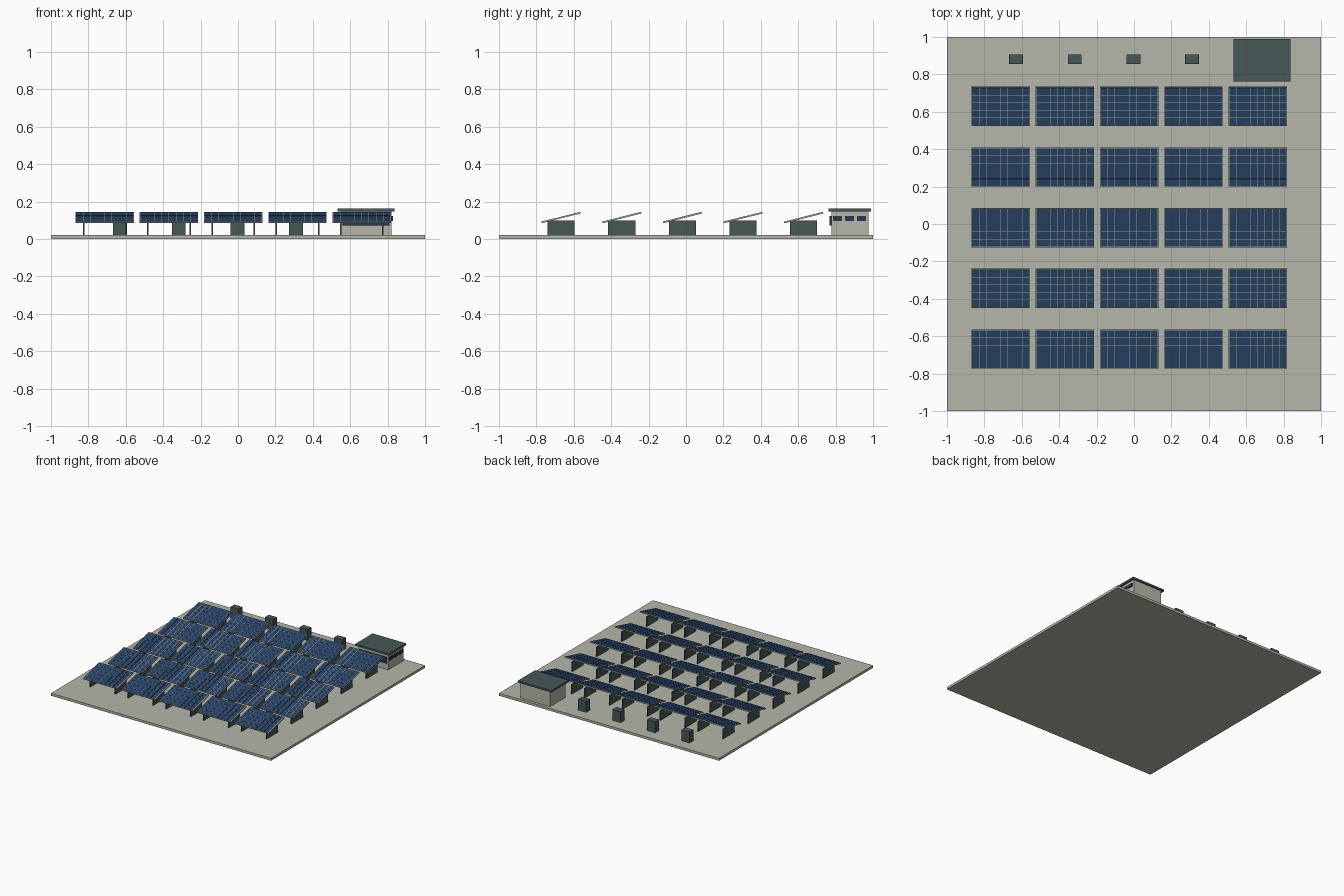
import bpy
import bmesh
from math import radians
from mathutils import Matrix, Vector

cube = bpy.data.objects.get("Cube")
if cube:
    bpy.data.objects.remove(cube, do_unlink=True)


def make_material(name, rgb):
    mat = bpy.data.materials.new(name)
    mat.use_nodes = True
    color = (*rgb, 1.0)
    mat.diffuse_color = color
    for node in mat.node_tree.nodes:
        if node.type == 'BSDF_PRINCIPLED':
            node.inputs["Base Color"].default_value = color
            node.inputs["Roughness"].default_value = 0.8
    return mat


concrete = make_material("pale concrete", (0.46, 0.47, 0.40))
dark_metal = make_material("dark green grey", (0.062, 0.095, 0.095))
frame_grey = make_material("frame grey", (0.42, 0.43, 0.40))
cell_blue = make_material("cell blue", (0.023, 0.062, 0.14))
glass = make_material("dark glass", (0.02, 0.04, 0.07))


def add_box(bm, center, size, index=0):
    """Add a box to bm and give its faces a material index."""
    matrix = Matrix.Translation(center) @ Matrix.Diagonal((*size, 1))
    verts = bmesh.ops.create_cube(bm, size=1, matrix=matrix)["verts"]
    for face in {f for v in verts for f in v.link_faces}:
        face.material_index = index


def finish(bm, name, *mats):
    mesh = bpy.data.meshes.new(name)
    bm.to_mesh(mesh)
    bm.free()
    for mat in mats:
        mesh.materials.append(mat)
    return mesh


def place(name, mesh, location=(0, 0, 0), tilt=0):
    obj = bpy.data.objects.new(name, mesh)
    obj.location = location
    obj.rotation_euler.x = tilt
    bpy.context.collection.objects.link(obj)
    return obj


def box(name, low, high, mat):
    """Make a box object from its two opposite corners."""
    low, high = Vector(low), Vector(high)
    bm = bmesh.new()
    add_box(bm, (0, 0, 0), high - low)
    return place(name, finish(bm, name, mat), (low + high) / 2)


GROUND = 0.02

# Ground slab
box("ground_slab", (-1, -1, 0), (1, 1, GROUND), concrete)

# Solar panel: framed backing plate with a grid of cells
WIDTH, LENGTH, THICK = 0.312, 0.215, 0.008
COLS, ROWS, GAP, RIM = 8, 5, 0.002, 0.003
bm = bmesh.new()
add_box(bm, (0, 0, 0), (WIDTH, LENGTH, THICK))
step_x = (WIDTH - 2 * RIM) / COLS
step_y = (LENGTH - 2 * RIM) / ROWS
for i in range(COLS):
    for j in range(ROWS):
        spot = ((i - (COLS - 1) / 2) * step_x, (j - (ROWS - 1) / 2) * step_y, THICK / 2)
        add_box(bm, spot, (step_x - GAP, step_y - GAP, 0.002), 1)
panel_mesh = finish(bm, "solar_panel", frame_grey, cell_blue)

# Support: a pair of upright plates
bm = bmesh.new()
for side in (-1, 1):
    add_box(bm, (side * 0.113, 0, 0.06), (0.008, 0.145, 0.08))
support_mesh = finish(bm, "panel_support", dark_metal)

# Panel array
for row in range(5):
    for col in range(5):
        x, y = -0.713 + 0.3437 * col, -0.668 + 0.3243 * row
        place(f"solar_panel_{row}_{col}", panel_mesh, (x, y, 0.114), radians(14))
        place(f"panel_support_{row}_{col}", support_mesh, (x, y, 0))

# Inverter cabinets along the back
for n in range(4):
    x = -0.63 + 0.3135 * n
    box(f"inverter_cabinet_{n}", (x - 0.037, 0.855, GROUND), (x + 0.037, 0.905, 0.11), dark_metal)

# Control building
box("building_walls", (0.552, 0.777, GROUND), (0.822, 0.977, 0.147), concrete)
box("building_roof", (0.532, 0.762, 0.147), (0.837, 0.988, 0.162), dark_metal)
box("front_window", (0.56, 0.768, 0.072), (0.81, 0.777, 0.122), glass)
for n in range(3):
    y = 0.81 + 0.064 * n
    box(f"side_window_{n}", (0.822, y - 0.024, 0.095), (0.83, y + 0.024, 0.122), glass)
